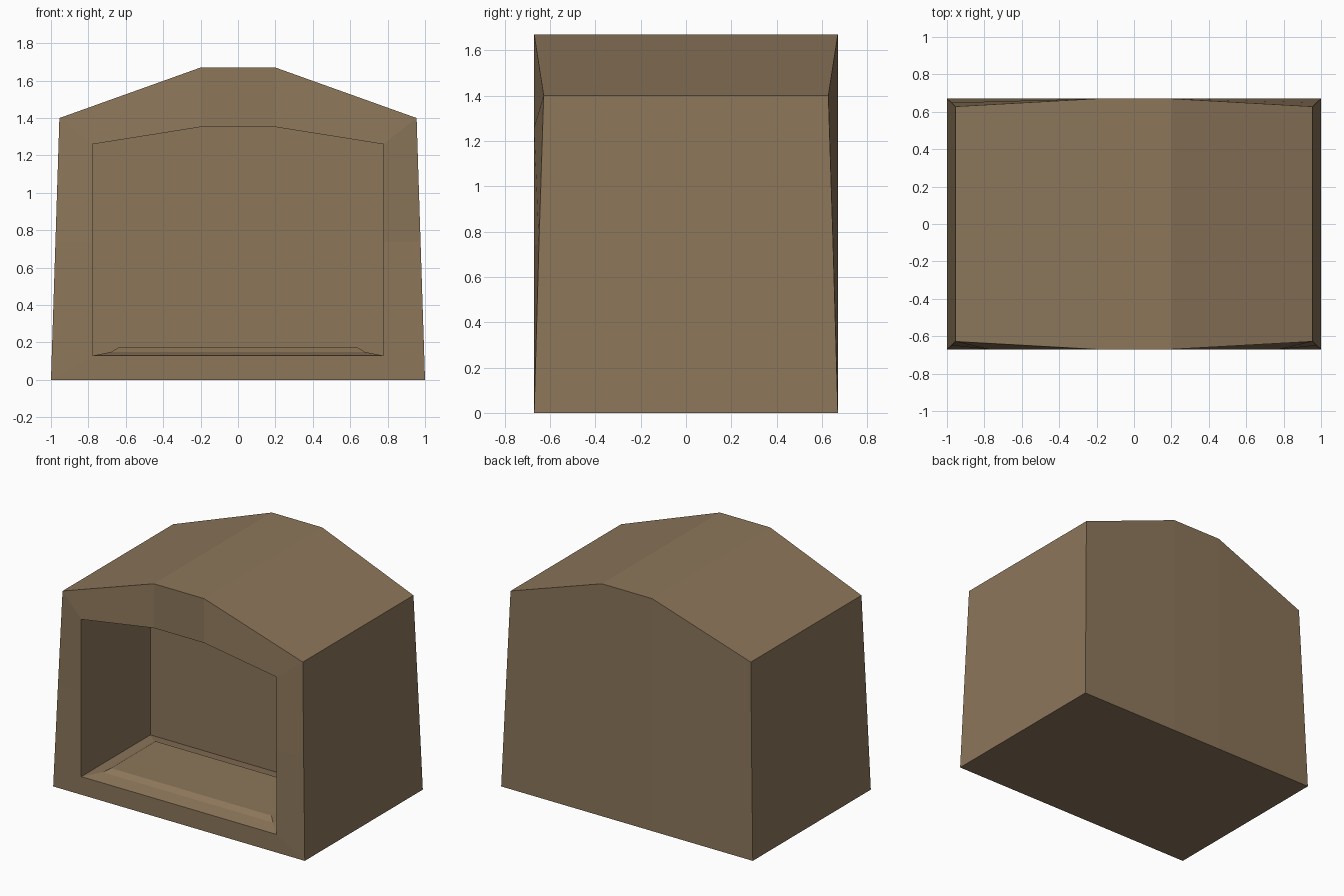
import bpy, bmesh

if "Cube" in bpy.data.objects:
    bpy.data.objects.remove(bpy.data.objects["Cube"])

mat = bpy.data.materials.new("tan_fabric")
mat.diffuse_color = (0.262, 0.181, 0.102, 1)
mat.use_nodes = True
mat.node_tree.nodes["Principled BSDF"].inputs["Base Color"].default_value = mat.diffuse_color


def finish(bm, name):
    bmesh.ops.recalc_face_normals(bm, faces=bm.faces)
    mesh = bpy.data.meshes.new(name)
    bm.to_mesh(mesh)
    bm.free()
    mesh.materials.append(mat)
    obj = bpy.data.objects.new(name, mesh)
    bpy.context.collection.objects.link(obj)


def bridge(bm, a, b, skip=()):
    n = len(a)
    for i in range(n):
        if i not in skip:
            j = (i + 1) % n
            bm.faces.new((a[i], a[j], b[j], b[i]))


def mirrored(right):
    """Close a right-hand profile (bottom to top) into a full ring."""
    left = [(-x, y, z) for x, y, z in right]
    return [left[0]] + right + left[:0:-1]


# House shell: outer profile, front frame and recessed opening
outer = [(0.2, 0.67, 0), (1, 0.67, 0), (0.976, 0.649, 0.74),
         (0.955, 0.628, 1.40), (0.2, 0.67, 1.67)]
mouth = [(0.2, 0.13), (0.777, 0.13), (0.777, 0.74), (0.777, 1.26), (0.2, 1.352)]
FRONT, BACK = -0.67, 0.115

bm = bmesh.new()
rings = [mirrored(outer),
         mirrored([(x, -y, z) for x, y, z in outer]),
         mirrored([(x, FRONT, z) for x, z in mouth]),
         mirrored([(x, BACK, z) for x, z in mouth])]
rings = [[bm.verts.new(p) for p in r] for r in rings]
bridge(bm, rings[0], rings[1])
bridge(bm, rings[1], rings[2])
bridge(bm, rings[2], rings[3], skip=(0, 1, 9))   # the cushion is the floor
for ring in (rings[0], rings[3]):                # rear wall and recess wall
    for ids in ((9, 0, 6, 7, 8), (0, 1, 5, 6), (1, 2, 3, 4, 5)):
        bm.faces.new([ring[i] for i in ids])
finish(bm, "house_shell")

# Floor cushion: stepped inset loops rising from the opening's floor
bm = bmesh.new()
loops = []
for inset, z in ((0, 0.13), (0.1, 0.15), (0.14, 0.175)):
    x, y0, y1 = 0.777 - inset, FRONT + inset, BACK - inset
    loops.append([bm.verts.new(p) for p in
                  ((-x, y0, z), (x, y0, z), (x, y1, z), (-x, y1, z))])
for a, b in zip(loops, loops[1:]):
    bridge(bm, a, b)
top = bm.faces.new(loops[-1])
finish(bm, "floor_cushion")
for f in bpy.data.objects["floor_cushion"].data.polygons:
    if f.normal.z < 0:                           # open sheet must face up
        bpy.data.objects["floor_cushion"].data.flip_normals()
        break
